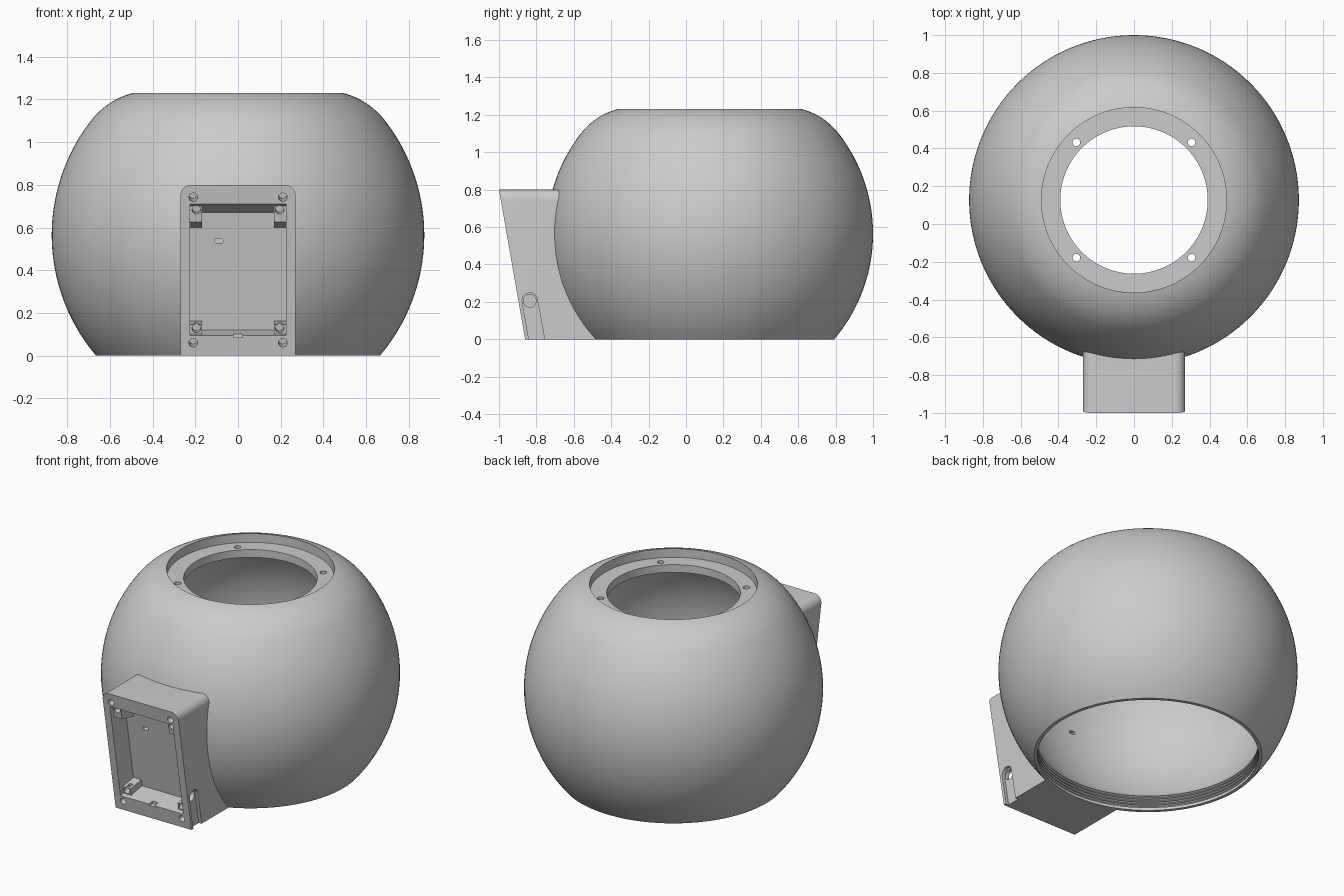
import bpy
import bmesh
from math import sin, cos, pi, radians, sqrt, asin, acos
from mathutils import Matrix, Vector

old = bpy.data.objects.get("Cube")
if old:
    bpy.data.objects.remove(old, do_unlink=True)

grey = bpy.data.materials.new("plain_grey")
grey.use_nodes = True
grey.diffuse_color = (0.6, 0.6, 0.6, 1)
grey.node_tree.nodes["Principled BSDF"].inputs["Base Color"].default_value = (0.6, 0.6, 0.6, 1)

CY, CZ, R, RIN = 0.127, 0.565, 0.873, 0.80   # shell centre and radii
SLOPE = 0.175                                # lean of the box front


def face_y(z):
    return -0.86 - SLOPE * z


def make(name, bm):
    bmesh.ops.recalc_face_normals(bm, faces=bm.faces)
    me = bpy.data.meshes.new(name)
    bm.to_mesh(me)
    bm.free()
    me.materials.append(grey)
    ob = bpy.data.objects.new(name, me)
    bpy.context.collection.objects.link(ob)
    return ob


def lathe(name, profile, seg=128):
    """Closed solid turned about the shell axis; profile starts and ends on the axis."""
    bm = bmesh.new()
    rings = []
    for r, z in profile:
        if r == 0:
            rings.append([bm.verts.new((0, CY, z))])
        else:
            rings.append([bm.verts.new((r * cos(2 * pi * i / seg), CY + r * sin(2 * pi * i / seg), z))
                          for i in range(seg)])
    for a, b in zip(rings, rings[1:]):
        if len(a) == 1:
            bm.faces.new(b)
        elif len(b) == 1:
            bm.faces.new(a)
        else:
            for i in range(seg):
                j = (i + 1) % seg
                bm.faces.new((a[i], a[j], b[j], b[i]))
    # flat end discs do not need their axis points
    bmesh.ops.delete(bm, geom=[v for v in bm.verts if not v.link_faces], context='VERTS')
    return make(name, bm)


def prism(name, pts, start, end):
    """Solid between two placements of the same outline."""
    bm = bmesh.new()
    a = [bm.verts.new(start(*p)) for p in pts]
    b = [bm.verts.new(end(*p)) for p in pts]
    bm.faces.new(a)
    bm.faces.new(b)
    for i in range(len(a)):
        j = (i + 1) % len(a)
        bm.faces.new((a[i], a[j], b[j], b[i]))
    return make(name, bm)


def side_prism(name, pts, x0, x1):
    return prism(name, pts, lambda y, z: (x0, y, z), lambda y, z: (x1, y, z))


def rod(name, centre, direction, r, length, seg=24):
    bm = bmesh.new()
    turn = Vector((0, 0, 1)).rotation_difference(Vector(direction)).to_matrix().to_4x4()
    bmesh.ops.create_cone(bm, cap_ends=True, segments=seg, radius1=r, radius2=r, depth=length,
                          matrix=Matrix.Translation(centre) @ turn)
    return make(name, bm)


def combine(target, other, op):
    mod = target.modifiers.new("bool", 'BOOLEAN')
    mod.operation, mod.solver, mod.object = op, 'EXACT', other
    bpy.context.view_layer.objects.active = target
    bpy.ops.object.modifier_apply(modifier=mod.name)
    bpy.data.objects.remove(other, do_unlink=True)


def arc(r, cr, cz, a0, a1, n):
    return [(cr + r * cos(a0 + (a1 - a0) * i / n), cz + r * sin(a0 + (a1 - a0) * i / n))
            for i in range(n + 1)]


# Rounded shell: ball cut flat below, softer shoulder above
shoulder, a = 0.37, asin((1.1 - CZ) / R)
sr, sz = (R - shoulder) * cos(a), CZ + (R - shoulder) * sin(a)
profile = arc(R, 0, CZ, -asin(CZ / R), a, 44)
profile += arc(shoulder, sr, sz, a, acos((0.49 - sr) / shoulder), 12)[1:]
top = profile[-1][1]
shell = lathe("speaker_shell", [(0, 0)] + profile + [(0, top)])

# Box housing with leaning front and rounded top corners
half = [(0.27, 0)] + arc(0.05, 0.22, 0.75, 0, pi / 2, 8)
outline = half + [(-x, z) for x, z in reversed(half)]
housing = prism("housing", outline, lambda x, z: (x, face_y(z), z), lambda x, z: (x, -0.3, z))
combine(shell, housing, 'UNION')

# Hollow interior with threaded bottom, top opening and ring ledge
threads = []
for i in range(4):
    z = 0.018 + 0.02 * i
    threads += [(0.645, z), (0.658, z + 0.006), (0.658, z + 0.012), (0.645, z + 0.018)]
z0, z1 = 0.1, 1.125
cavity = [(0, -0.05), (0.645, -0.05)] + threads
cavity += arc(RIN, 0, CZ, asin((z0 - CZ) / RIN), asin((z1 - CZ) / RIN), 40)
cavity += [(0.39, z1), (0.39, 1.175), (0.49, 1.175), (0.49, 1.3), (0, 1.3)]
combine(shell, lathe("cavity", cavity), 'DIFFERENCE')

# Tapered pocket in the housing front
pocket = [(-0.977, 0.077), (-0.737, 0.12), (-0.833, 0.67), (-1.084, 0.736)]
combine(shell, side_prism("pocket", pocket, -0.224, 0.224), 'DIFFERENCE')

# Cover mounting posts in the pocket corners
for s in (-1, 1):
    for lo, hi, back_lo, back_hi in ((0.625, 0.73, 0.595, 0.73), (0.08, 0.145, 0.08, 0.165)):
        pts = [(face_y(lo) + 0.03, lo), (face_y(hi) + 0.03, hi),
               (face_y(back_hi) + 0.17, back_hi), (face_y(back_lo) + 0.17, back_lo)]
        combine(shell, side_prism("post", pts, s * 0.168, s * 0.24), 'UNION')

# Screw holes in the front rim and in the posts
normal = (0, 1, SLOPE)
for s in (-1, 1):
    for x, z in ((0.21, 0.742), (0.21, 0.06), (0.195, 0.678), (0.195, 0.122)):
        combine(shell, rod("screw_hole", (s * x, face_y(z), z), normal, 0.02, 0.16), 'DIFFERENCE')

# Screw holes in the ring ledge
for sx in (-1, 1):
    for sy in (-1, 1):
        combine(shell, rod("ledge_hole", (sx * 0.305, CY + sy * 0.305, 1.15), (0, 0, 1), 0.02, 0.14),
                'DIFFERENCE')

# Wire slot from the pocket to the interior, and the latch notch below
slot = arc(0.01, -0.08, 0.537, -pi / 2, pi / 2, 8) + arc(0.01, -0.1, 0.537, pi / 2, 3 * pi / 2, 8)
combine(shell, prism("wire_slot", slot, lambda x, z: (x, -0.9, z), lambda x, z: (x, -0.5, z)), 'DIFFERENCE')
notch = [(-0.02, 0.085), (0.02, 0.085), (0.02, 0.13), (-0.02, 0.13)]
combine(shell, prism("latch_notch", notch, lambda x, z: (x, -0.95, z), lambda x, z: (x, -0.84, z)),
        'DIFFERENCE')

# Cable groove and hole on the left side
groove = [(-0.752, -0.02)] + arc(0.041, -0.835, 0.207, radians(10), radians(190), 14) + [(-0.837, -0.02)]
combine(shell, side_prism("cable_groove", groove, 0.25, 0.3), 'DIFFERENCE')
combine(shell, rod("cable_hole", (0.25, -0.835, 0.205), (1, 0, 0), 0.034, 0.12), 'DIFFERENCE')

# Smooth shading with crisp edges
bpy.ops.object.select_all(action='DESELECT')
shell.select_set(True)
bpy.context.view_layer.objects.active = shell
bpy.ops.object.shade_smooth_by_angle(angle=radians(25))
